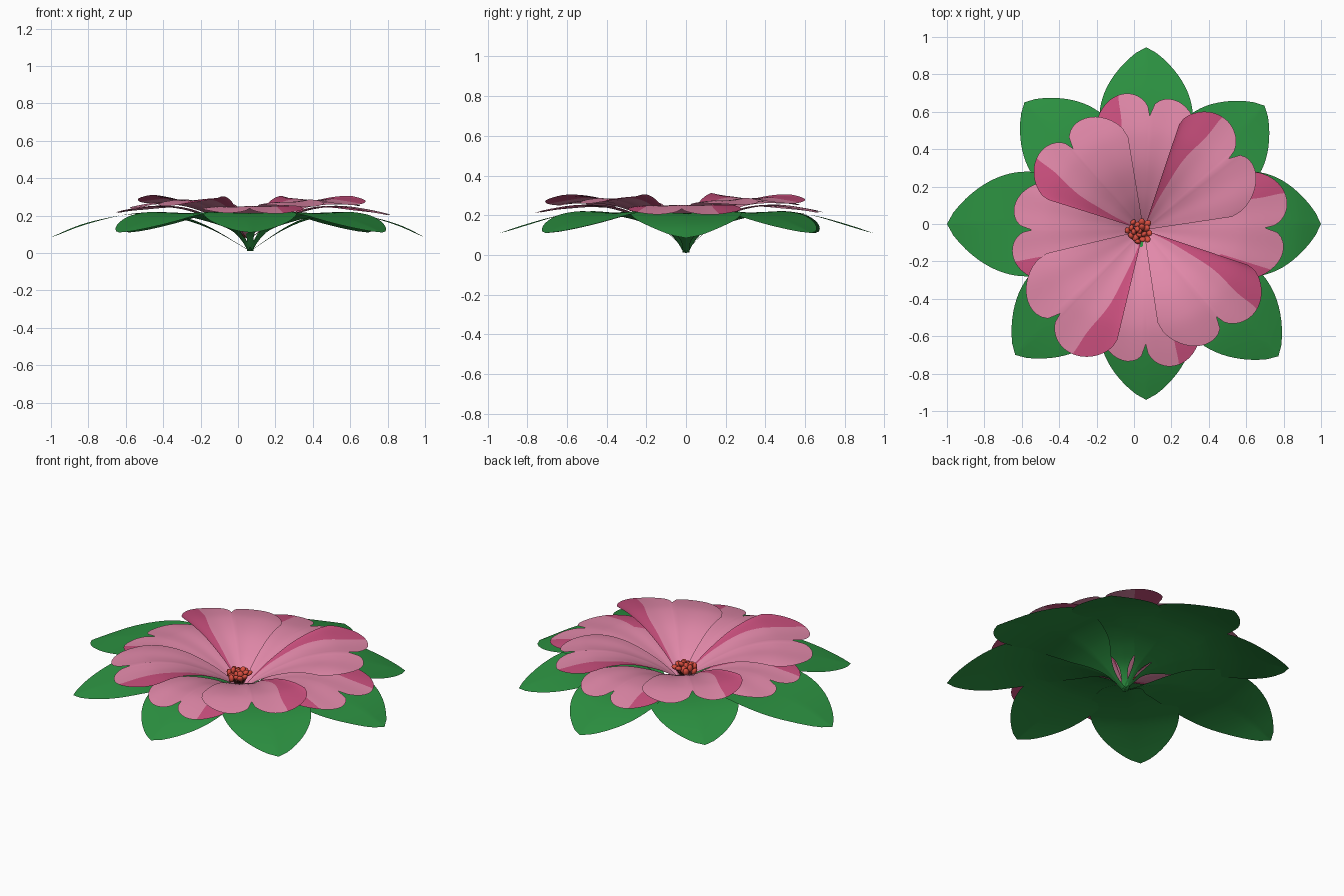
import bpy, bmesh, math, random
from mathutils import Vector, Matrix

if "Cube" in bpy.data.objects:
    bpy.data.objects.remove(bpy.data.objects["Cube"])

random.seed(4)


def material(name, rgb):
    m = bpy.data.materials.new(name)
    m.diffuse_color = (*rgb, 1)
    m.use_nodes = True
    m.node_tree.nodes["Principled BSDF"].inputs["Base Color"].default_value = m.diffuse_color
    return m


PINK = material("pale pink", (0.76, 0.25, 0.40))
ROSE = material("deep rose", (0.60, 0.08, 0.21))
GREEN = material("leaf green", (0.025, 0.285, 0.053))
RED = material("anther red", (0.70, 0.075, 0.05))
BROWN = material("filament brown", (0.14, 0.025, 0.02))


def curve(points, x):
    """Smooth height through (radius, height) points."""
    def slope(i):
        a, b = points[max(i - 1, 0)], points[min(i + 1, len(points) - 1)]
        return (b[1] - a[1]) / (b[0] - a[0])
    i = 0
    while i < len(points) - 2 and x > points[i + 1][0]:
        i += 1
    (x0, y0), (x1, y1) = points[i], points[i + 1]
    h = x1 - x0
    t = (x - x0) / h
    return (y0 * (1 + 2 * t) * (1 - t) ** 2 + h * slope(i) * t * (1 - t) ** 2
            + y1 * t * t * (3 - 2 * t) + h * slope(i + 1) * t * t * (t - 1))


def finish(name, bm, mats, angle=50):
    me = bpy.data.meshes.new(name)
    bm.to_mesh(me)
    bm.free()
    for m in mats:
        me.materials.append(m)
    ob = bpy.data.objects.new(name, me)
    bpy.context.collection.objects.link(ob)
    bpy.ops.object.select_all(action='DESELECT')
    ob.select_set(True)
    bpy.context.view_layer.objects.active = ob
    bpy.ops.object.shade_smooth_by_angle(angle=math.radians(angle))
    return ob


def sheet(name, rows, cols, point, mats, mat_rule=lambda i, j: 0):
    """Curved sheet from point(s, j), s running outwards and j across."""
    bm = bmesh.new()
    g = [[bm.verts.new(point(i / rows, j)) for j in range(cols + 1)]
         for i in range(rows + 1)]
    for i in range(rows):
        for j in range(cols):
            f = bm.faces.new((g[i][j], g[i + 1][j], g[i + 1][j + 1], g[i][j + 1]))
            f.material_index = mat_rule(i, j)
    bmesh.ops.remove_doubles(bm, verts=bm.verts, dist=0.0002)
    return finish(name, bm, mats)


# Leaves: arching pointed blades, narrow at the stalk
SIDE_LEAF = [(0, .01), (.06, .05), (.12, .09), (.2, .135), (.3, .175), (.45, .208),
             (.55, .208), (.65, .193), (.8, .15), (.935, .085)]
LEAF = [(0, .01), (.04, .06), (.1, .115), (.2, .158), (.3, .187), (.45, .212),
        (.55, .21), (.65, .196), (.8, .155), (.935, .11)]


def leaf(name, angle, length, width, profile):
    c, s_ = math.cos(angle), math.sin(angle)

    def point(t, j):
        u = j / 8 - 1
        r = t * length
        k = min(t / .3, 1)
        w = width * max(math.sin(math.pi * min(t ** 1.35, 1)), 0) ** .76
        w = w * k * k * (3 - 2 * k) + .018 * (1 - k)
        # shallow channel near the stalk, drooping sides further out
        z = curve(profile, t * .935) + abs(u) * w * (.2 * (1 - t) - .07)
        return (0.065 + r * c - u * w * s_, r * s_ + u * w * c, z)
    sheet(name, 32, 16, point, [GREEN])


LEAF_LENGTHS = [.935, .895, .945, .92, 1.065, .99, .94, 1.0]
for k, length in enumerate(LEAF_LENGTHS):
    leaf(f"leaf_{k + 1}", math.radians(45 * k), length, .28 if k % 4 == 0 else .25,
         SIDE_LEAF if k % 4 == 0 else LEAF)

# Petals: two-lobed sheets in two layers, each with a deep rose band on one side
PETAL = [(0, .07), (.1, .135), (.2, .185), (.35, .235), (.5, .25),
         (.62, .236), (.8, .198)]
CELLS, ROWS = 14, 28


def petal(name, angle, half, reach, skew, lift, twist, far_patch=0):
    def point(s, j):
        band = 0.9 - 0.45 * s + 0.03 * math.sin(14 * s) * s
        if j <= CELLS:
            u = j / CELLS - 1
        elif j <= 2 * CELLS:
            u = band * (j - CELLS) / CELLS
        else:
            u = band + (1 - band) * (j - 2 * CELLS) / CELLS
        a = min(abs(u), 1)
        lobe = max(math.sin(math.pi * a ** .85), 0) ** .6
        r = max(s, .01) * reach * (1 - .10 * a + .225 * lobe) * (1 + skew * u)
        t = angle + half * u
        z = curve(PETAL, r) + lift * (.02 + .05 * s) + twist * u * s * s
        z += .002 * s * math.cos(3 * math.pi * u)
        return (.052 + r * math.cos(t), -.032 + r * math.sin(t), z)
    sheet(name, ROWS, 3 * CELLS, point, [PINK, ROSE],
          lambda i, j: int(j >= 2 * CELLS or (j < far_patch and i > ROWS * .6)))


LOWER = [(1, .648, .05, 5), (87, .612, .04, 0), (180, .598, .02, 0), (271, .612, .07, 0)]
for k, (deg, reach, skew, patch) in enumerate(LOWER):
    petal(f"lower_petal_{k + 1}", math.radians(deg), math.radians(28.5), reach,
          skew, 0, .006, patch)
UPPER = [(40, .595, .11), (131, .578, .03), (225, .632, .06), (-50, .605, .08)]
for k, (deg, reach, skew) in enumerate(UPPER):
    petal(f"upper_petal_{k + 1}", math.radians(deg), math.radians(31.5), reach,
          skew, .55, .027)

# Stamens: short filaments carrying rounded anthers
bm = bmesh.new()
for k in range(19):
    r = .062 * math.sqrt(k / 18)
    a = k * 2.4
    base = Vector((.04, -.035, .085))
    tip = Vector((.027 + r * math.cos(a), -.037 + r * math.sin(a),
                  .18 - 7 * r * r + random.uniform(-.012, .012)))
    d = tip - base
    q = d.to_track_quat('Z', 'Y').to_matrix().to_4x4()
    made = bmesh.ops.create_cone(bm, segments=6, radius1=.005, radius2=.004,
                                 depth=d.length, cap_ends=True,
                                 matrix=Matrix.Translation((base + tip) / 2) @ q)
    for v in made['verts']:
        for f in v.link_faces:
            f.material_index = 1
    tilt = Matrix.Rotation(random.uniform(-.9, .9), 4, 'X')
    bmesh.ops.create_icosphere(bm, subdivisions=2, radius=.018,
                               matrix=Matrix.Translation(tip) @ q @ tilt
                               @ Matrix.Diagonal((1, .75, 1.3, 1)))
finish("stamens", bm, [RED, BROWN])
